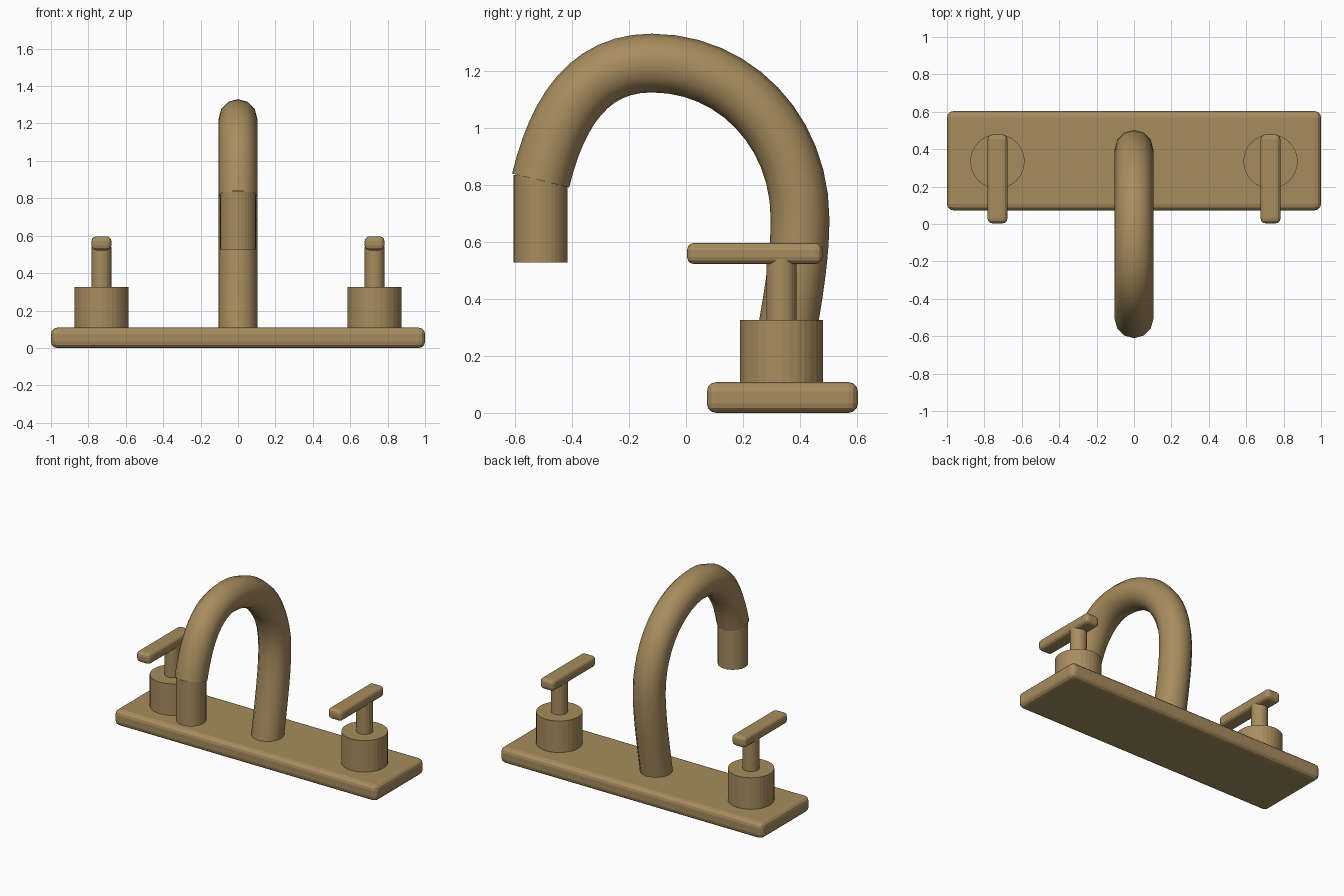
import bpy
from mathutils import Vector

if "Cube" in bpy.data.objects:
    bpy.data.objects.remove(bpy.data.objects["Cube"], do_unlink=True)

# Single aged brass finish
brass = bpy.data.materials.new("aged brass")
brass.use_nodes = True
colour = (0.39, 0.265, 0.112, 1)
brass.diffuse_color = colour
brass.node_tree.nodes["Principled BSDF"].inputs["Base Color"].default_value = colour


def cylinder(name, x, y, bottom, top, radius):
    bpy.ops.mesh.primitive_cylinder_add(
        vertices=32, radius=radius, depth=top - bottom,
        location=(x, y, (bottom + top) / 2))
    ob = bpy.context.object
    ob.name = name
    ob.data.materials.append(brass)
    return ob


def rounded_box(name, centre, size, bevel):
    bpy.ops.mesh.primitive_cube_add(size=1, location=centre)
    ob = bpy.context.object
    ob.name = name
    ob.scale = size
    bpy.ops.object.transform_apply(location=False, rotation=False, scale=True)
    mod = ob.modifiers.new("rounded edges", "BEVEL")
    mod.width = bevel
    mod.segments = 3
    ob.data.materials.append(brass)
    return ob


# Deck plate
rounded_box("deck_plate", (0, 0.338, 0.054), (2, 0.53, 0.108), 0.033)

# Pair of lever handles
for side, x in (("left", 0.73), ("right", -0.73)):
    cylinder(side + "_hub", x, 0.335, 0.09, 0.325, 0.145)
    cylinder(side + "_stem", x, 0.335, 0.31, 0.54, 0.053)
    rounded_box(side + "_lever", (x, 0.241, 0.559), (0.106, 0.475, 0.074), 0.025)

# Gooseneck spout: each row is handle-in, point, handle-out as (y, z)
path = [
    ((0.30, 0.0), (0.32, 0.09), (0.355, 0.3)),
    ((0.4, 0.5), (0.4, 0.68), (0.4, 0.99)),
    ((0.17, 1.227), (-0.12, 1.227), (-0.34, 1.227)),
    ((-0.45, 1.06), (-0.51, 0.815), (-0.53, 0.73)),
]
curve = bpy.data.curves.new("spout_neck", "CURVE")
curve.dimensions = "3D"
curve.bevel_depth = 0.103
curve.bevel_resolution = 4
spline = curve.splines.new("BEZIER")
spline.bezier_points.add(len(path) - 1)
for point, (before, here, after) in zip(spline.bezier_points, path):
    point.handle_left_type = point.handle_right_type = "FREE"
    point.co = Vector((0, *here))
    point.handle_left = Vector((0, *before))
    point.handle_right = Vector((0, *after))
curve.materials.append(brass)
neck = bpy.data.objects.new("spout_neck", curve)
bpy.context.collection.objects.link(neck)

# Outlet at the end of the neck
cylinder("spout_outlet", 0, -0.51, 0.527, 0.835, 0.095)
